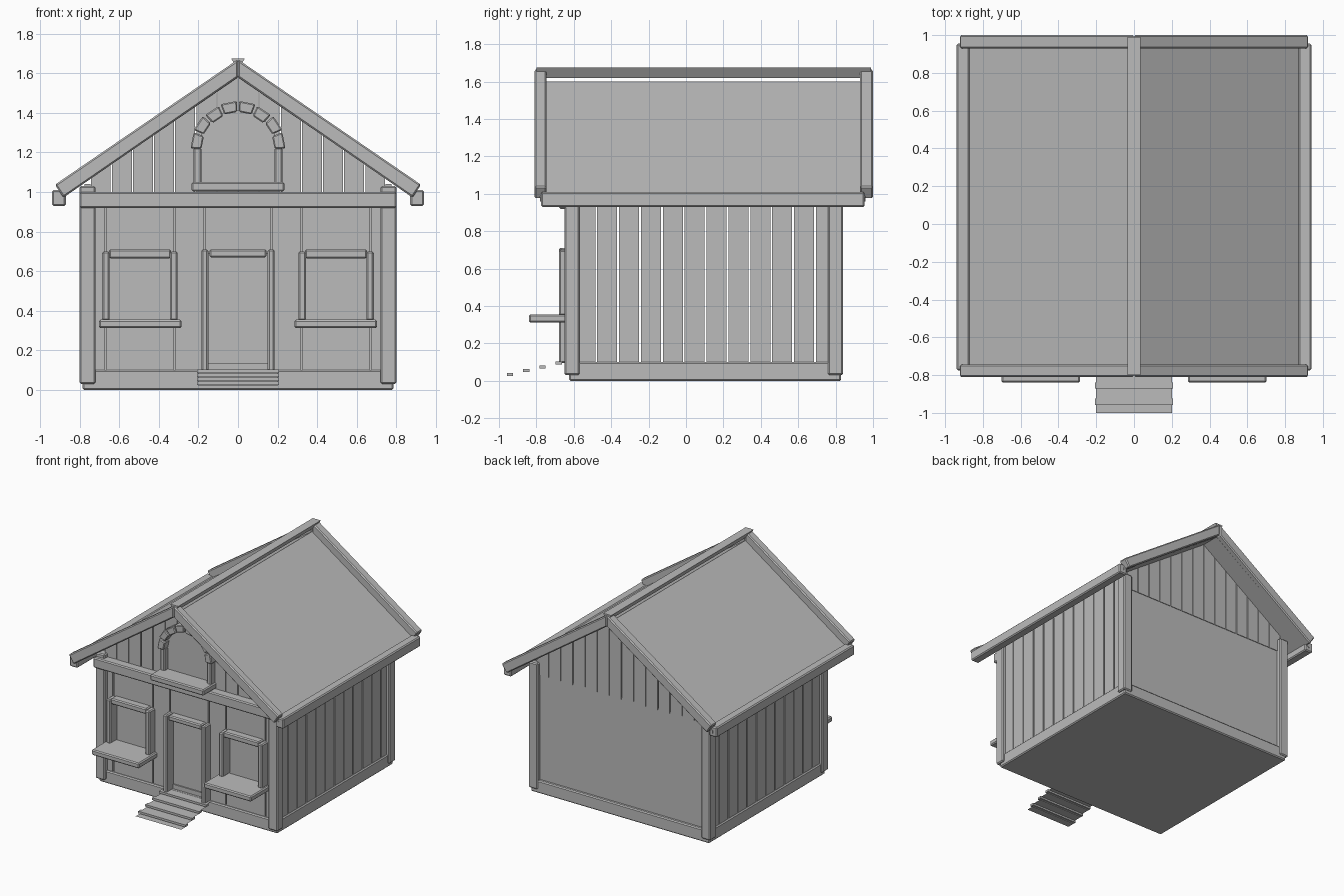
import bpy, bmesh, math

if "Cube" in bpy.data.objects:
    bpy.data.objects.remove(bpy.data.objects["Cube"])

mat = bpy.data.materials.new("plain_grey")
mat.diffuse_color = (0.5, 0.5, 0.5, 1)
mat.use_nodes = True
mat.node_tree.nodes["Principled BSDF"].inputs["Base Color"].default_value = mat.diffuse_color


def make(name, bm, bevel=0.0):
    bmesh.ops.recalc_face_normals(bm, faces=bm.faces)
    me = bpy.data.meshes.new(name)
    bm.to_mesh(me)
    bm.free()
    me.materials.append(mat)
    ob = bpy.data.objects.new(name, me)
    bpy.context.collection.objects.link(ob)
    if bevel:
        mod = ob.modifiers.new("chamfer", 'BEVEL')
        mod.width = bevel
        mod.segments = 1
    return ob


def prism(name, pts, y0, y1, bevel=0.0):
    """Extrude an (x, z) outline along y."""
    bm = bmesh.new()
    a = [bm.verts.new((x, y0, z)) for x, z in pts]
    b = [bm.verts.new((x, y1, z)) for x, z in pts]
    bm.faces.new(a)
    bm.faces.new(b[::-1])
    for i in range(len(pts)):
        j = (i + 1) % len(pts)
        bm.faces.new((a[i], b[i], b[j], a[j]))
    return make(name, bm, bevel)


def box(name, x, y, z, bevel=0.0):
    pts = [(x[0], z[0]), (x[1], z[0]), (x[1], z[1]), (x[0], z[1])]
    return prism(name, pts, y[0], y[1], bevel)


def pair(name, x, y, z, bevel=0.0):
    """Box on the right and its mirror on the left."""
    box(name + "_right", x, y, z, bevel)
    box(name + "_left", (-x[1], -x[0]), y, z, bevel)


B = 0.008
SLOPE = 0.685
APEX = 1.60


def roof_z(x):
    return APEX - SLOPE * abs(x)


# Base and corner posts
box("base", (-0.785, 0.785), (-0.625, 0.83), (0, 0.10), B)
pair("front_post", (0.72, 0.80), (-0.65, -0.57), (0.03, 1.03), B)
pair("back_post", (0.72, 0.80), (0.76, 0.84), (0.03, 1.03), B)

# Side wall planks
pitch = 0.117
for i in range(12):
    y = -0.597 + i * pitch
    pair(f"side_plank_{i}", (0.745, 0.775), (y + 0.005, y + pitch - 0.005), (0.09, 1.04))

# Back wall panel
box("back_panel", (-0.74, 0.74), (0.785, 0.805), (0.09, 0.94))

# Front wall panels around the door and windows
FY = (-0.61, -0.58)
box("panel_over_door", (-0.165, 0.165), FY, (0.69, 0.95))
pair("panel_beside_door", (0.175, 0.315), FY, (0.09, 0.95))
pair("panel_over_window", (0.325, 0.665), FY, (0.69, 0.95))
pair("panel_under_window", (0.325, 0.665), FY, (0.09, 0.33))
pair("panel_corner", (0.675, 0.73), FY, (0.09, 0.95))
pair("window_pane", (0.32, 0.67), (-0.59, -0.585), (0.32, 0.70))
box("door_leaf", (-0.17, 0.17), (-0.59, -0.585), (0.09, 0.70))
box("door_bottom_rail", (-0.15, 0.15), (-0.60, -0.585), (0.10, 0.135))

# Door frame
pair("door_jamb", (0.15, 0.185), (-0.68, -0.585), (0.095, 0.71), B)
box("door_lintel", (-0.145, 0.145), (-0.67, -0.585), (0.67, 0.71), B)

# Window frames and sills
for i, x in enumerate((0.305, 0.648)):
    pair(f"window_jamb_{i}", (x, x + 0.038), (-0.68, -0.585), (0.35, 0.70), B)
pair("window_lintel", (0.338, 0.652), (-0.67, -0.585), (0.665, 0.71), B)
pair("window_sill", (0.285, 0.702), (-0.84, -0.59), (0.312, 0.355), B)

# Beam across the front
box("front_beam", (-0.80, 0.80), (-0.68, -0.58), (0.92, 1.0), B)

# Gable planks, cut along the roof slope
p = 0.1067
for side, y in (("front", (-0.61, -0.575)), ("back", (0.775, 0.81))):
    for i in range(7):
        for s in (1, -1):
            a, b = i * p + 0.003, (i + 1) * p - 0.003
            pts = [(s * a, 0.93), (s * b, 0.93),
                   (s * b, roof_z(b) - 0.01), (s * a, roof_z(a) - 0.01)]
            prism(f"{side}_gable_plank_{i}_{'r' if s > 0 else 'l'}", pts, *y)

# Arched attic window
CZ = 1.215
arc = [math.pi * k / 16 for k in range(17)]
outline = [(0.2 * math.cos(t), CZ + 0.2 * math.sin(t)) for t in arc]
prism("arch_pane", [(-0.2, 1.02), (0.2, 1.02)] + outline, -0.618, -0.61)
pair("arch_jamb", (0.185, 0.225), (-0.66, -0.60), (1.03, 1.225), B)
box("arch_sill", (-0.235, 0.235), (-0.77, -0.60), (1.003, 1.05), B)
for k in range(8):
    t0, t1 = math.pi * (k + 0.06) / 8, math.pi * (k + 0.94) / 8
    r0, r1 = (0.185, 0.24) if k in (0, 2, 5, 7) else (0.19, 0.245)
    pts = [(r * math.cos(t), CZ + r * math.sin(t))
           for r, t in ((r0, t0), (r1, t0), (r1, t1), (r0, t1))]
    prism(f"arch_block_{k}", pts, -0.675, -0.60, 0.006)

# Roof sheets
e = 0.905
prism("roof", [(0, APEX), (e, roof_z(e)), (e, roof_z(e) - 0.022), (0, APEX - 0.022),
               (-e, roof_z(e) - 0.022), (-e, roof_z(e))], -0.78, 0.96)

# Roof edge boards, eave beams and ridge
for end, y in (("front", (-0.81, -0.745)), ("back", (0.93, 1.0))):
    for s, n in ((1, "right"), (-1, "left")):
        pts = [(0, 1.67), (s * 0.925, 1.037), (s * 0.882, 0.972), (0, 1.58)]
        prism(f"{end}_gable_board_{n}", pts, *y, B)
pair("eave_beam", (0.87, 0.94), (-0.775, 0.955), (0.93, 1.01), B)
prism("ridge", [(-0.035, 1.675), (0.035, 1.675), (0, 1.62)], -0.80, 0.99)

# Steps: a folded sheet with a nosing on each riser
bm = bmesh.new()
prof = [(-1.0, 0.02)]
for i in range(4):
    y, z = -0.94 + i * 0.087, 0.02 + i * 0.02
    prof += [(y, z), (y, z + 0.02)]
    box(f"step_nosing_{i}", (-0.207, 0.207), (y - 0.018, y + 0.015), (z + 0.006, z + 0.023))
prof.append((-0.62, 0.10))
rows = [[bm.verts.new((x, y, z)) for x in (-0.2, 0.2)] for y, z in prof]
for a, b in zip(rows, rows[1:]):
    bm.faces.new((a[0], a[1], b[1], b[0]))
make("steps", bm)
